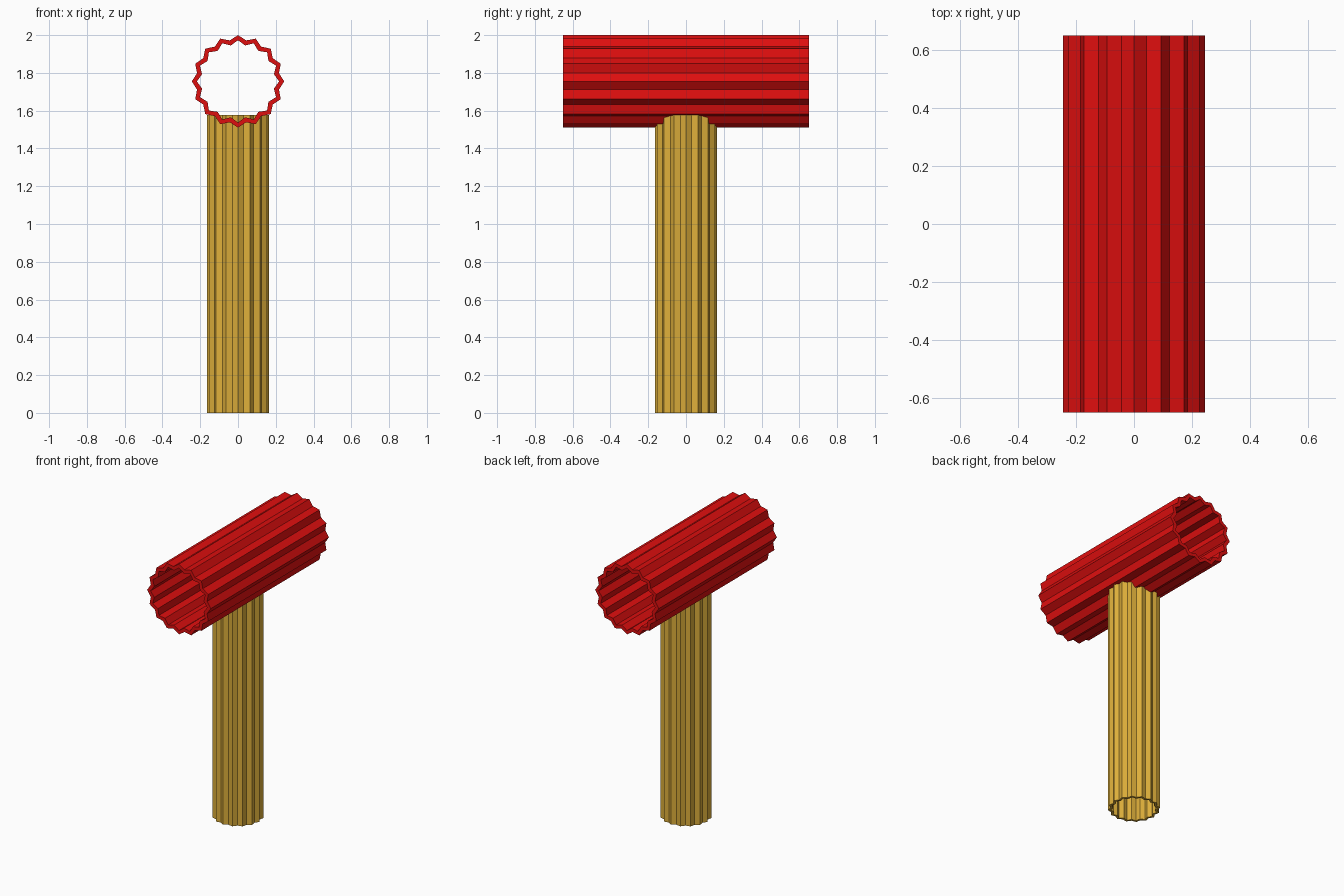
import bpy, bmesh, math
from mathutils import Matrix

if "Cube" in bpy.data.objects:
    bpy.data.objects.remove(bpy.data.objects["Cube"])

RIDGES = 16


def material(name, color):
    m = bpy.data.materials.new(name)
    m.diffuse_color = (*color, 1)
    m.use_nodes = True
    m.node_tree.nodes["Principled BSDF"].inputs["Base Color"].default_value = m.diffuse_color
    return m


def fluted_tube(name, mat, outer, valley, wall, length, matrix):
    """Open tube along z with a zigzag wall, centred on its own origin."""
    bm = bmesh.new()
    n = RIDGES * 2

    def ring(inset, z):
        verts = []
        for i in range(n):
            r = (valley if i % 2 else outer) - inset
            a = 2 * math.pi * i / n
            verts.append(bm.verts.new((r * math.cos(a), r * math.sin(a), z)))
        return verts

    h = length / 2
    # outer wall up, top rim, inner wall down, bottom rim
    loops = [ring(0, -h), ring(0, h), ring(wall, h), ring(wall, -h)]
    for k in range(4):
        a, b = loops[k], loops[(k + 1) % 4]
        for i in range(n):
            j = (i + 1) % n
            bm.faces.new((a[i], a[j], b[j], b[i]))
    bmesh.ops.recalc_face_normals(bm, faces=bm.faces)
    bm.transform(matrix)
    mesh = bpy.data.meshes.new(name)
    bm.to_mesh(mesh)
    bm.free()
    mesh.materials.append(mat)
    obj = bpy.data.objects.new(name, mesh)
    bpy.context.collection.objects.link(obj)
    return obj


red = material("red", (0.73, 0.0045, 0.0045))
gold = material("gold", (0.73, 0.43, 0.043))

# Upright handle, its open top reaching just inside the head
fluted_tube("handle", gold, 0.165, 0.149, 0.017, 1.577,
            Matrix.Translation((0, 0, 1.577 / 2)))

# Horizontal head running front to back
fluted_tube("head", red, 0.245, 0.221, 0.027, 1.3,
            Matrix.Translation((0, 0, 1.755)) @ Matrix.Rotation(math.pi / 2, 4, 'X'))
